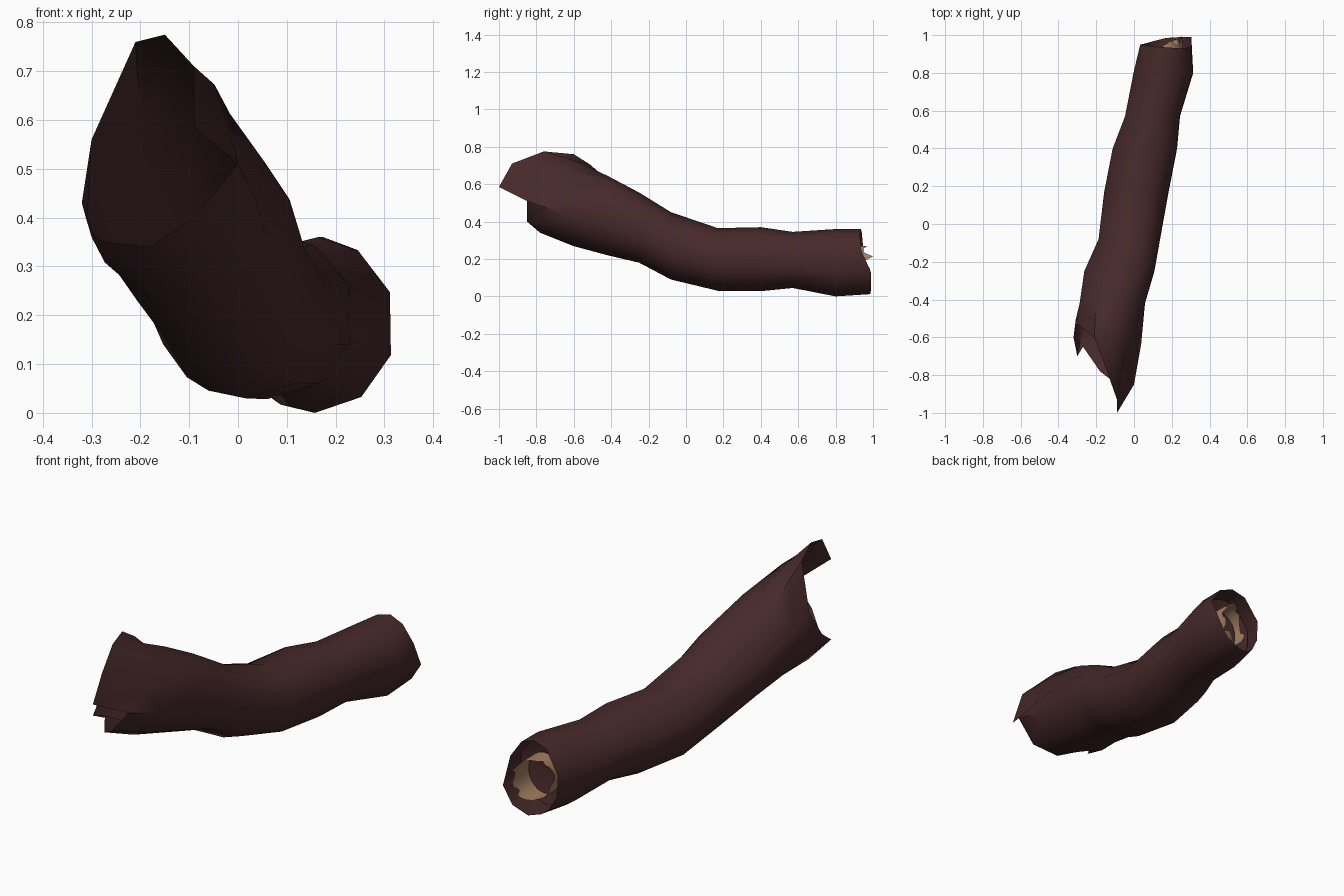
import bpy, math, random
from mathutils import Vector

if "Cube" in bpy.data.objects:
    bpy.data.objects.remove(bpy.data.objects["Cube"])

random.seed(4)


def material(name, rgb):
    m = bpy.data.materials.new(name)
    m.diffuse_color = (*rgb, 1)
    m.use_nodes = True
    m.node_tree.nodes["Principled BSDF"].inputs["Base Color"].default_value = m.diffuse_color
    return m


bark = material("dark bark", (0.062, 0.022, 0.023))
wood = material("pale wood", (0.36, 0.21, 0.115))


def loft(name, rings, mat, cap=False):
    """Skin a list of equal-length closed rings."""
    n = len(rings[0])
    verts = [v for r in rings for v in r]
    faces = []
    for k in range(len(rings) - 1):
        for i in range(n):
            j = (i + 1) % n
            faces.append((k * n + i, k * n + j, (k + 1) * n + j, (k + 1) * n + i))
    if cap:
        faces.append(tuple(range((len(rings) - 1) * n, len(rings) * n)))
    me = bpy.data.meshes.new(name)
    me.from_pydata(verts, [], faces)
    me.materials.append(mat)
    ob = bpy.data.objects.new(name, me)
    bpy.context.collection.objects.link(ob)
    bpy.context.view_layer.objects.active = ob
    ob.select_set(True)
    bpy.ops.object.shade_smooth_by_angle(angle=math.radians(45))
    ob.select_set(False)
    return ob


ANGLES = [math.radians(a) for a in (-20, 22, 58, 88, 118, 165, 200, 228, 245, 270, 305)]


def section(y, x0, x1, z0, z1):
    """Elliptical cross-section filling the given x and z extents."""
    cx, cz, rx, rz = (x0 + x1) / 2, (z0 + z1) / 2, (x1 - x0) / 1.9, (z1 - z0) / 2
    return [Vector((cx + rx * math.cos(a), y, cz + rz * math.sin(a))) for a in ANGLES]


# torn front rim, running from the right side over the top
front = [Vector(p) for p in (
    (0, -0.85, 0.51), (-0.09, -1, 0.585), (-0.09, -0.93, 0.71), (-0.15, -0.76, 0.775),
    (-0.21, -0.6, 0.76), (-0.30, -0.53, 0.56), (-0.32, -0.60, 0.43), (-0.30, -0.70, 0.36),
    (-0.27, -0.65, 0.35), (-0.18, -0.78, 0.34), (-0.09, -0.85, 0.40))]

# bent trunk sections: y, x range, z range
body = [section(*s) for s in (
    (-0.42, -0.285, 0.06, 0.22, 0.645),
    (-0.25, -0.26, 0.11, 0.18, 0.555),
    (-0.08, -0.185, 0.14, 0.09, 0.45),
    (0.17, -0.155, 0.185, 0.03, 0.365),
    (0.40, -0.11, 0.23, 0.028, 0.37),
    (0.57, -0.045, 0.245, 0.045, 0.345),
    (0.80, 0.0, 0.315, 0.0, 0.36))]

# swollen ring between the torn rim and the first section
middle = [(a + b) / 2 for a, b in zip(front, body[0])]
centre = sum(middle, Vector()) / len(middle)
for v in middle:
    v.x = centre.x + (v.x - centre.x) * 1.05
    v.z = centre.z + (v.z - centre.z) * 1.06

# uneven back rim
back = section(0.95, 0.035, 0.305, 0.012, 0.36)
for v, y in zip(back, (0.99, 0.935, 0.93, 0.935, 0.94, 0.95, 0.95, 0.96, 0.97, 0.985, 0.99)):
    v.y = y
loft("hollow_trunk", [front, middle] + body + [back], bark)

# dark recess inside the back end
loft("back_recess", [section(0.86, 0.02, 0.30, 0.02, 0.34),
                     section(0.84, 0.07, 0.27, 0.07, 0.28)], bark, cap=True)

# ragged ring of broken pale wood inside the back end
N = 28
inner, outer = [], []
for i in range(N):
    a = 2 * math.pi * i / N
    x, z = 0.175 + 0.085 * math.cos(a), 0.17 + 0.1 * math.sin(a)
    inner.append((x, 0.85, z))
    reach = 0.95 + 0.035 * math.cos(a) + random.uniform(-0.03, 0.015)
    outer.append((x, 1.0 if i == 2 else min(reach, 1.0), z))
loft("broken_wood", [inner, outer], wood)
